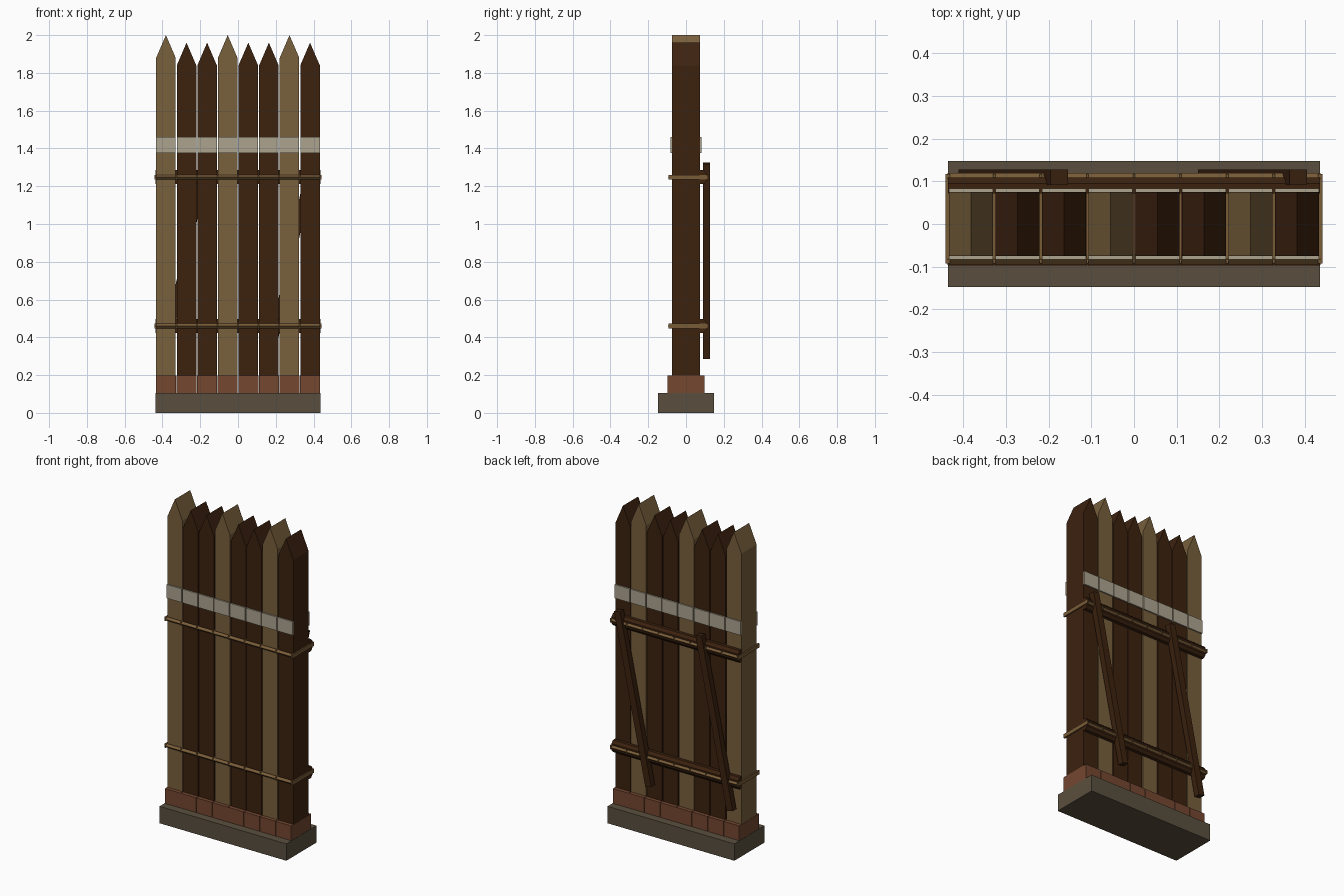
import bpy, math

if "Cube" in bpy.data.objects:
    bpy.data.objects.remove(bpy.data.objects["Cube"])


def mat(name, rgb):
    m = bpy.data.materials.new(name)
    lin = [((c / 255 + 0.055) / 1.055) ** 2.4 for c in rgb]
    m.diffuse_color = (*lin, 1)
    m.use_nodes = True
    m.node_tree.nodes["Principled BSDF"].inputs["Base Color"].default_value = m.diffuse_color
    return m


LIGHT = mat("light wood", (121, 96, 60))
DARK = mat("dark wood", (60, 34, 15))
ROPE = mat("rope", (121, 92, 55))
WHITE = mat("pale band", (172, 164, 143))
BRICK = mat("brick", (117, 71, 48))
STONE = mat("stone", (90, 79, 62))


def prism(name, profile, axis, a, b, material):
    """Extrude a 2D profile along an axis: 'y' takes (x, z), 'x' takes (y, z)."""
    n = len(profile)
    place = (lambda p, t: (p[0], t, p[1])) if axis == 'y' else (lambda p, t: (t, p[0], p[1]))
    verts = [place(p, a) for p in profile] + [place(p, b) for p in profile]
    area = sum(profile[i][0] * profile[(i + 1) % n][1] - profile[(i + 1) % n][0] * profile[i][1]
               for i in range(n))
    faces = [list(range(n))[::-1], list(range(n, 2 * n))]
    faces += [[i, (i + 1) % n, n + (i + 1) % n, n + i] for i in range(n)]
    # keep normals outward for either axis and winding
    if (area > 0) == (axis == 'y'):
        faces = [f[::-1] for f in faces]
    me = bpy.data.meshes.new(name)
    me.from_pydata(verts, [], faces)
    me.materials.append(material)
    ob = bpy.data.objects.new(name, me)
    bpy.context.collection.objects.link(ob)
    return ob


def box(name, x0, x1, y0, y1, z0, z1, material):
    return prism(name, [(x0, z0), (x1, z0), (x1, z1), (x0, z1)], 'y', y0, y1, material)


# Stone footing
box("footing", -0.436, 0.436, -0.148, 0.148, 0, 0.105, STONE)

# Bricks, pointed stakes and pale band plates
PITCH = 0.109
for i in range(8):
    cx = (i - 3.5) * PITCH
    h = 0.0515
    box("brick", cx - 0.053, cx + 0.053, -0.098, 0.098, 0.105, 0.197, BRICK)
    tall = i % 3 == 0
    top = 2.0 if tall else 1.96
    prism("stake", [(cx - h, 0.19), (cx + h, 0.19), (cx + h, top - 0.12), (cx, top),
                    (cx - h, top - 0.12)], 'y', -0.075, 0.075, LIGHT if tall else DARK)
    for s in (-1, 1):
        y0, y1 = sorted((s * 0.0745, s * 0.083))
        box("band_plate", cx - h, cx + h, y0, y1, 1.375, 1.46, WHITE)

# Back rails with rope lashings around the stakes
for z in (0.46, 1.248):
    prism("back_rail", [(0.072, z - 0.037), (0.095, z - 0.037), (0.109, z - 0.02),
                        (0.109, z + 0.02), (0.095, z + 0.037), (0.072, z + 0.037)],
          'x', -0.436, 0.436, DARK)
    r = 0.0125
    for y in (-0.083, 0.107):
        prism("rope_run", [(y - r, z), (y, z - r), (y + r, z), (y, z + r)],
              'x', -0.437, 0.437, ROPE)
    for i in range(9):
        x = (i - 4) * PITCH
        w = 0.0028 if 0 < i < 8 else 0.005
        box("rope_tie", x - w, x + w, -0.093, 0.117, z - 0.012, z + 0.012, ROPE)

# Slanted braces behind the rails
for cx in (-0.2825, 0.2775):
    brace = box("brace", -0.021, 0.021, 0.091, 0.128, -0.5275, 0.5275, DARK)
    brace.location = (cx, 0, 0.805)
    brace.rotation_euler = (0, math.atan2(0.21, 1.01), 0)
